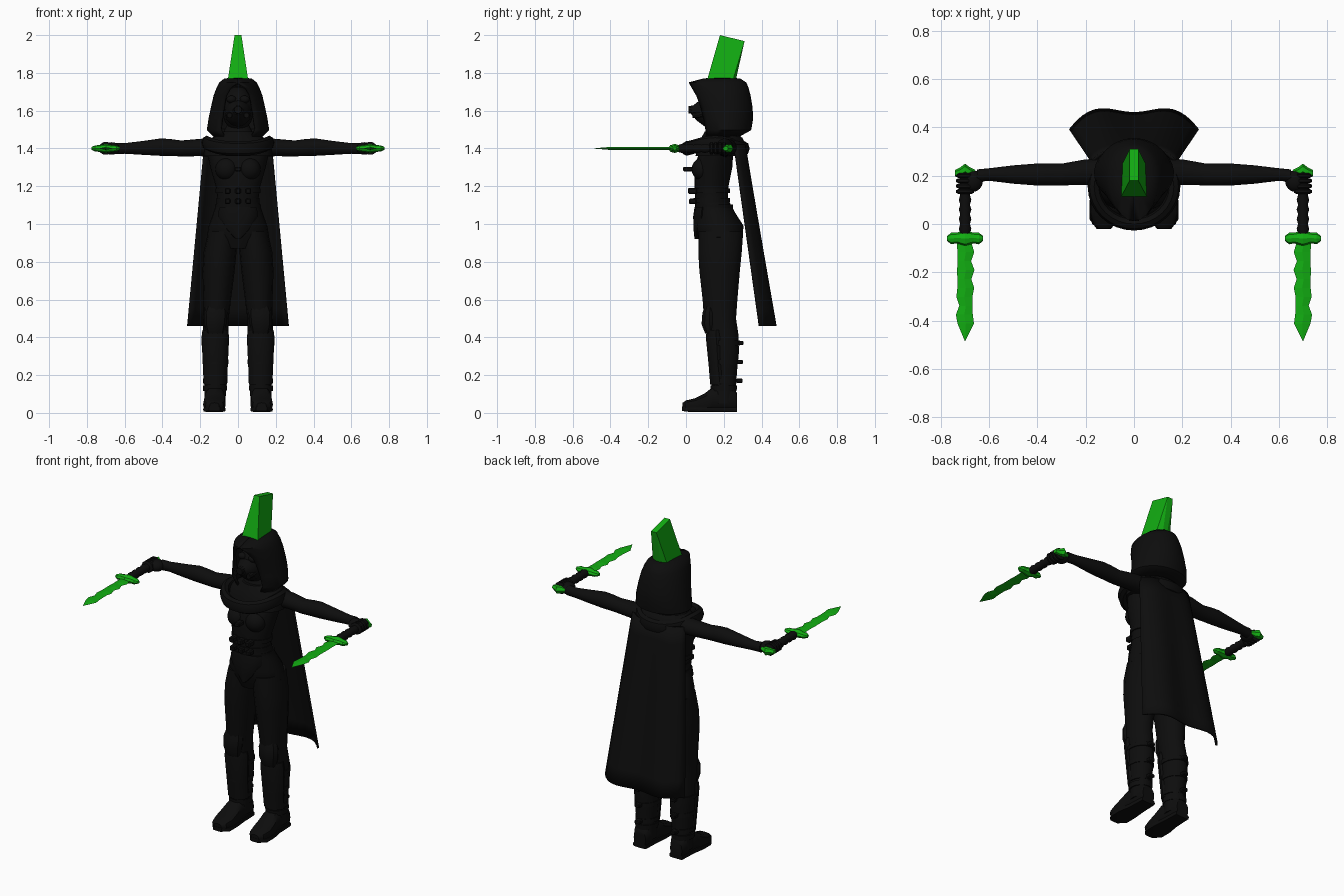
import bpy, bmesh, math
from mathutils import Vector


def material(name, rgb):
    m = bpy.data.materials.new(name)
    m.diffuse_color = (*rgb, 1)
    return m


BLACK = material("matte black", (0.004, 0.004, 0.004))
GREEN = material("bright green", (0.006, 0.42, 0.006))


def finish(name, bm, mat, angle=35):
    bmesh.ops.recalc_face_normals(bm, faces=bm.faces)
    me = bpy.data.meshes.new(name)
    bm.to_mesh(me)
    bm.free()
    ob = bpy.data.objects.new(name, me)
    bpy.context.collection.objects.link(ob)
    me.materials.append(mat)
    if angle:
        bpy.ops.object.select_all(action='DESELECT')
        ob.select_set(True)
        bpy.context.view_layer.objects.active = ob
        bpy.ops.object.shade_smooth_by_angle(angle=math.radians(angle))
    return ob


def loft(name, axis, rows, mat=BLACK, n=16, power=1.0, angle=35, s=1):
    """Rings along an axis: (position, centre a, centre b, radius a, radius b)."""
    bm = bmesh.new()
    rings = []
    for p, ca, cb, ra, rb in rows:
        ring = []
        for i in range(n):
            t = 2 * math.pi * i / n
            c, d = math.cos(t), math.sin(t)
            a = ca + ra * math.copysign(abs(c) ** power, c)
            b = cb + rb * math.copysign(abs(d) ** power, d)
            x, y, z = {'x': (p, a, b), 'y': (a, p, b), 'z': (a, b, p)}[axis]
            ring.append(bm.verts.new((x * s, y, z)))
        rings.append(ring)
    for r, q in zip(rings, rings[1:]):
        for i in range(n):
            bm.faces.new((r[i], r[(i + 1) % n], q[(i + 1) % n], q[i]))
    bm.faces.new(rings[0])
    bm.faces.new(rings[-1])
    return finish(name, bm, mat, angle)


def ball(name, c, r):
    bm = bmesh.new()
    bmesh.ops.create_uvsphere(bm, u_segments=16, v_segments=10, radius=1)
    for v in bm.verts:
        v.co = Vector((v.co.x * r[0] + c[0], v.co.y * r[1] + c[1], v.co.z * r[2] + c[2]))
    return finish(name, bm, BLACK)


def box(name, c, d):
    bm = bmesh.new()
    bmesh.ops.create_cube(bm, size=1)
    for v in bm.verts:
        v.co = Vector([v.co[i] * d[i] + c[i] for i in range(3)])
    bmesh.ops.bevel(bm, geom=bm.edges[:], offset=min(d) * 0.2, segments=1, affect='EDGES')
    return finish(name, bm, BLACK)


def sheet(name, grid, thickness):
    """Thin cloth surface from rows of points."""
    bm = bmesh.new()
    vs = [[bm.verts.new(p) for p in row] for row in grid]
    for r, q in zip(vs, vs[1:]):
        for i in range(len(r) - 1):
            bm.faces.new((r[i], r[i + 1], q[i + 1], q[i]))
    ob = finish(name, bm, BLACK, 45)
    m = ob.modifiers.new("thickness", 'SOLIDIFY')
    m.thickness = thickness
    m.offset = 0
    return ob


# Torso, chest and front flap
loft("torso", 'z', [(.87, 0, .175, .1, .09), (.93, 0, .18, .165, .118), (.99, 0, .175, .155, .13),
     (1.06, 0, .155, .13, .105), (1.13, 0, .135, .108, .087), (1.2, 0, .135, .118, .09),
     (1.3, 0, .145, .147, .1), (1.38, 0, .16, .165, .09), (1.44, 0, .175, .1, .07),
     (1.54, 0, .18, .05, .05)], n=24)
for s in (1, -1):
    ball("chest", (s * .06, .085, 1.29), (.06, .055, .06))
loft("front_flap", 'z', [(.92, 0, .06, .012, .015), (.97, 0, .075, .065, .035),
     (1.04, 0, .08, .105, .042), (1.09, 0, .085, .1, .04)], n=12)

# Waist straps and pouches
for z, a, cy, b in ((1.09, .121, .148, .1), (1.125, .113, .137, .096), (1.175, .12, .136, .096)):
    loft("waist_strap", 'z', [(z - .012, 0, cy, a, b), (z + .012, 0, cy, a, b)], n=24)
for x in (-.055, 0, .055):
    box("strap_buckle", (x, .035, 1.175), (.03, .05, .032))
    box("strap_buckle", (x, .036, 1.12), (.03, .04, .03))
box("chest_clasp", (0, .01, 1.29), (.035, .05, .025))

# Thick collar: a draped ring rising at the shoulders
bm = bmesh.new()
N, M = 32, 8
rings = []
for i in range(N):
    t = 2 * math.pi * i / N
    x, y = math.sin(t), -math.cos(t)
    rise = .03 * abs(x) ** 3
    ring = []
    for j in range(M):
        u = 2 * math.pi * j / M
        k, h = .027 * math.cos(u), .038 * math.sin(u)
        ring.append(bm.verts.new((x * (.165 + k), .155 + y * (.155 + k), 1.40 + rise + h)))
    rings.append(ring)
for i in range(N):
    r, q = rings[i], rings[(i + 1) % N]
    for j in range(M):
        bm.faces.new((r[j], r[(j + 1) % M], q[(j + 1) % M], q[j]))
finish("collar", bm, BLACK)
loft("shoulder_mantle", 'z', [(1.36, 0, .18, .18, .13), (1.42, 0, .19, .185, .125),
     (1.455, 0, .19, .14, .11), (1.49, 0, .18, .08, .08)], n=24)

# Head, mask and hood
ball("head", (0, .17, 1.61), (.085, .1, .12))
loft("jaw_mask", 'y', [(.03, 0, 1.6, .028, .022), (.06, 0, 1.595, .05, .05),
     (.1, 0, 1.59, .07, .075), (.17, 0, 1.59, .075, .08)], n=12)
loft("breather", 'y', [(.012, 0, 1.605, .02, .02), (.05, 0, 1.605, .026, .026)], n=10)
for s in (1, -1):
    ball("goggle", (s * .035, .092, 1.66), (.026, .02, .02))
    loft("cheek_filter", 'y', [(.035, .045, 1.575, .014, .014), (.09, .045, 1.58, .02, .02)], n=10, s=s)
hood = []
for z, w, cy, r, front, span in ((1.465, .125, .185, .09, 1.0, 145), (1.5, .16, .21, .13, .95, 146),
        (1.56, .15, .212, .138, 1.0, 147), (1.62, .137, .208, .138, 1.08, 148),
        (1.68, .123, .20, .136, 1.2, 150), (1.72, .108, .195, .13, 1.3, 160),
        (1.745, .095, .19, .125, 1.38, 180), (1.765, .07, .19, .095, 1.0, 180),
        (1.77, .002, .19, .002, 1.0, 180)):
    row = []
    for i in range(25):
        t = math.radians(span * (i - 12) / 12)
        c = math.cos(t)
        row.append((w * math.sin(t), cy + r * c * (front if c < 0 else 1), z))
    hood.append(row)
sheet("hood", hood, .012)

# Green crest: tapered block leaning back
bm = bmesh.new()
for x, y, z in ((.055, .11, 1.755), (.05, .245, 1.75), (.018, .18, 2.0), (.018, .31, 1.968), (.015, .262, 1.755)):
    bm.verts.new((x, y, z))
    bm.verts.new((-x, y, z))
bmesh.ops.convex_hull(bm, input=bm.verts[:])
finish("crest", bm, GREEN, 0)

# Long cloak widening to the hem
cloak = []
for i in range(11):
    t = i / 10
    row = []
    for j in range(21):
        u = (j - 10) / 10
        y = .31 + .17 * t - (.055 + .02 * t) * abs(u) ** 4
        y -= .022 * t * (1 + math.cos(5.2 * u)) / 2
        row.append((u * (.175 + .09 * t), y, 1.42 - .96 * t))
    cloak.append(row)
sheet("cloak", cloak, .012)

for s in (1, -1):
    # Legs with knee guards, shin straps and boots
    loft("leg", 'z', [(.05, .122, .2, .055, .062), (.14, .12, .2, .058, .065), (.22, .12, .2, .062, .07),
         (.32, .12, .2, .068, .08), (.41, .12, .195, .068, .083), (.5, .115, .18, .066, .085),
         (.6, .11, .18, .073, .092), (.75, .103, .178, .085, .107), (.85, .095, .18, .087, .115),
         (.96, .08, .185, .078, .118)], s=s)
    loft("knee_guard", 'z', [(.42, .12, .13, .045, .03), (.47, .12, .125, .058, .045),
         (.53, .118, .125, .062, .04), (.57, .115, .13, .05, .03)], n=10, s=s)
    loft("shin_guard", 'z', [(.15, .12, .18, .062, .052), (.25, .12, .17, .066, .05),
         (.4, .12, .16, .073, .055), (.44, .12, .16, .068, .05)], n=12, s=s)
    for z, a, b in ((.17, .065, .07), (.27, .069, .08), (.37, .073, .087)):
        loft("shin_strap", 'z', [(z - .012, .12, .198, a, b), (z + .012, .12, .198, a, b)], s=s)
        box("shin_buckle", (s * .12, .287 - (.37 - z) * .02, z), (.035, .034, .022))
    loft("boot", 'y', [(-.018, .125, .037, .025, .017), (0, .125, .04, .048, .026),
         (.05, .125, .044, .06, .034), (.1, .124, .057, .058, .047), (.14, .122, .073, .052, .063),
         (.25, .122, .073, .05, .063), (.27, .122, .06, .04, .045)], n=12, power=.7, s=s)
    loft("boot_sole", 'y', [(-.02, .125, .022, .03, .012), (.02, .125, .018, .06, .013),
         (.09, .125, .018, .06, .013), (.16, .122, .018, .05, .013), (.27, .122, .018, .045, .013)],
         n=12, power=.4, s=s)
    loft("boot_cuff", 'z', [(.115, .122, .2, .062, .068), (.145, .122, .2, .064, .07)], s=s)

    # Arm, palm and fingers
    loft("arm", 'x', [(.12, .21, 1.405, .06, .05), (.2, .215, 1.405, .053, .046), (.3, .205, 1.4, .045, .042),
         (.36, .205, 1.405, .045, .045), (.41, .205, 1.407, .045, .046), (.5, .205, 1.403, .038, .037),
         (.6, .205, 1.4, .026, .028), (.65, .2, 1.4, .026, .03)], s=s)
    ball("palm", (s * .668, .178, 1.4), (.042, .045, .033))
    for k in range(4):
        y = .135 + k * .022
        loft("finger", 'y', [(y - .01, .7, 1.4, .028, .028), (y - .005, .7, 1.4, .038, .035),
             (y + .005, .7, 1.4, .038, .035), (y + .01, .7, 1.4, .028, .028)], n=10, s=s)

    # Dagger: wrapped grip, pommel, guard and jagged blade
    loft("grip", 'y', [(.2 - .02 * k, .7, 1.4, r, r) for k in range(13)
         for r in [.026 if k % 2 else .02]], n=10, s=s)
    loft("pommel", 'x', [(.658, .21, 1.4, .014, .012), (.68, .215, 1.4, .02, .02), (.7, .228, 1.4, .022, .024),
         (.72, .215, 1.4, .02, .02), (.742, .21, 1.4, .014, .012)], GREEN, 6, angle=0, s=s)
    loft("guard", 'x', [(.625, -.06, 1.4, .01, .008), (.643, -.06, 1.4, .024, .016), (.665, -.058, 1.4, .022, .018),
         (.7, -.06, 1.4, .034, .024), (.735, -.058, 1.4, .022, .018), (.757, -.06, 1.4, .024, .016),
         (.775, -.06, 1.4, .01, .008)], GREEN, 8, angle=0, s=s)
    widths = (.03, .035, .028, .036, .029, .035, .033, .027, .035, .034)
    loft("blade", 'y', [(-.08 - .037 * k, .7 + .003 * (-1) ** k, 1.4, w, .007) for k, w in enumerate(widths)]
         + [(-.485, .7, 1.4, .001, .001)], GREEN, 4, angle=0, s=s)
